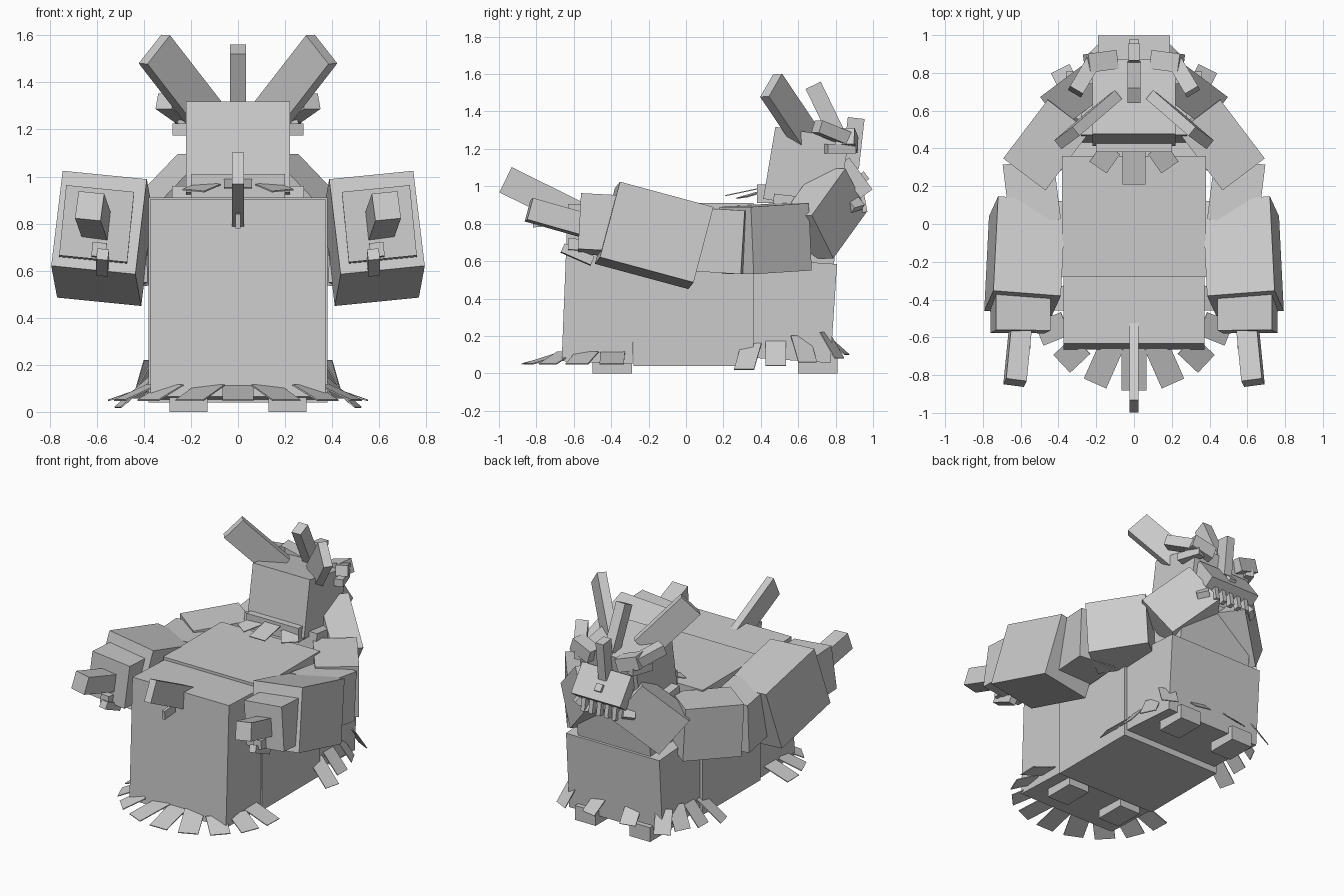
import bpy, bmesh
from math import sin, cos, radians
from mathutils import Vector, Matrix

default_cube = bpy.data.objects.get("Cube")
if default_cube:
    bpy.data.objects.remove(default_cube, do_unlink=True)

# One flat grey for every part
GREY = (0.6, 0.6, 0.6, 1)
stone = bpy.data.materials.new("stone_grey")
stone.use_nodes = True
stone.diffuse_color = GREY
stone.node_tree.nodes["Principled BSDF"].inputs["Base Color"].default_value = GREY

UPRIGHT = Vector((0, 0, 1))
BACKWARD = Vector((0, 1, 0))
LEAN_INWARD = Vector((-0.1, 0, 1))
LEAF_THICKNESS = 0.006


def add_box(name, matrix):
    bm = bmesh.new()
    bmesh.ops.create_cube(bm, size=1, matrix=matrix)
    bmesh.ops.recalc_face_normals(bm, faces=bm.faces)
    mesh = bpy.data.meshes.new(name)
    bm.to_mesh(mesh)
    bm.free()
    mesh.materials.append(stone)
    part = bpy.data.objects.new(name, mesh)
    bpy.context.collection.objects.link(part)


def beam(name, start, end, width, height, up=UPRIGHT):
    """Box running from start to end, with its height turned towards up."""
    start, end = Vector(start), Vector(end)
    length = end - start
    side = length.cross(up).normalized()
    top = side.cross(length).normalized()
    matrix = Matrix((side * width, length, top * height)).transposed().to_4x4()
    matrix.translation = (start + end) / 2
    add_box(name, matrix)


def beam_pair(name, start, end, width, height, up=UPRIGHT):
    """The same box on both sides of the body."""
    def mirrored(point):
        return Vector((-point[0], point[1], point[2]))

    beam("left_" + name, start, end, width, height, up)
    beam("right_" + name, mirrored(start), mirrored(end), width, height, mirrored(up))


# Body blocks
beam("front_body", (0, -0.648, 0.485), (0, -0.27, 0.47), width=0.745, height=0.84)
beam("middle_body", (0, -0.28, 0.475), (0, 0.36, 0.475), width=0.76, height=0.87)
beam("rear_body", (0, 0.34, 0.35), (0, 0.79, 0.32), width=0.72, height=0.53)
beam("chest", (0, 0.6, 0.5), (0, 0.65, 0.94), width=0.56, height=0.36, up=BACKWARD)
beam("head", (0, 0.61, 0.9), (0, 0.675, 1.285), width=0.44, height=0.4, up=BACKWARD)
beam("collar", (0, 0.38, 0.96), (0, 0.5, 0.96), width=0.4, height=0.1)

# Feet
beam_pair("front_foot", (0.21, -0.5, 0.03), (0.21, -0.29, 0.03), width=0.16, height=0.06)
beam_pair("rear_foot", (0.21, 0.6, 0.05), (0.21, 0.81, 0.05), width=0.16, height=0.1)

# Arms wrapping from the back round to the front
beam_pair("shoulder", (0.12, 0.83, 0.98), (0.36, 0.65, 0.73), width=0.2, height=0.3)
beam_pair("upper_arm", (0.34, 0.58, 0.73), (0.575, 0.27, 0.71), width=0.28, height=0.36)
beam_pair("elbow", (0.56, 0.32, 0.7), (0.52, 0, 0.72), width=0.27, height=0.34)
beam_pair("forearm", (0.565, 0.08, 0.67), (0.59, -0.42, 0.805),
          width=0.36, height=0.42, up=LEAN_INWARD)
beam_pair("hand", (0.6, -0.38, 0.79), (0.6, -0.57, 0.8),
          width=0.29, height=0.3, up=LEAN_INWARD)
beam_pair("claw", (0.6, -0.54, 0.79), (0.63, -0.84, 0.875),
          width=0.11, height=0.12, up=LEAN_INWARD)
beam_pair("upper_thumb", (0.59, -0.5, 0.68), (0.59, -0.63, 0.69),
          width=0.06, height=0.06, up=LEAN_INWARD)
beam_pair("lower_thumb", (0.575, -0.5, 0.6), (0.575, -0.66, 0.67),
          width=0.05, height=0.05, up=LEAN_INWARD)

# Front horn
beam("front_horn", (0, -0.53, 0.82), (0, -0.965, 1.035), width=0.05, height=0.15)
beam("front_horn_barb", (0, -0.7, 0.82), (0, -0.82, 0.81), width=0.02, height=0.06)

# Crown of ears, horns and antlers
beam_pair("ear", (0.13, 0.65, 1.25), (0.355, 0.455, 1.54),
          width=0.06, height=0.17, up=Vector((-0.4, 0.3, 0.4)))
beam("crown_horn", (0, 0.82, 1.25), (0, 0.68, 1.54),
     width=0.07, height=0.09, up=BACKWARD)
beam("back_horn", (0, 0.88, 1.1), (0, 0.91, 1.365),
     width=0.06, height=0.09, up=BACKWARD)
beam_pair("antler_root", (0.1, 0.87, 1.22), (0.25, 0.85, 1.27), width=0.1, height=0.09)
beam_pair("antler_tip", (0.21, 0.87, 1.25), (0.31, 0.7, 1.32), width=0.08, height=0.07)
beam_pair("antler_barb", (0.2, 0.9, 1.2), (0.25, 0.75, 1.2), width=0.06, height=0.05)

# Face plate with snout, teeth and cheek horns on the back
beam("face_plate", (0, 0.84, 1.13), (0, 0.965, 0.96),
     width=0.38, height=0.08, up=BACKWARD + UPRIGHT)
beam("snout", (0, 0.9, 1.01), (0, 0.965, 1.06), width=0.05, height=0.05)
for tooth_index in range(-2, 3):
    tooth_x = tooth_index * 0.06
    beam("tooth", (tooth_x, 0.93, 0.97), (tooth_x, 0.95, 0.86),
         width=0.03, height=0.04, up=BACKWARD)
beam_pair("cheek_horn", (0.15, 0.84, 0.98), (0.2, 0.92, 0.88),
          width=0.08, height=0.04, up=Vector((1, 1, 0)))

# Front skirt leaves fan out from the walls of the front block
for leaf_index in range(-4, 5):
    angle = radians(leaf_index * 22)
    outward = Vector((sin(angle) * 1.1, -cos(angle), 0))
    reach = min(0.26 / cos(angle), 0.33 / max(abs(sin(angle)), 0.1))
    centre = Vector((0, -0.38, 0))
    root = centre + outward * reach + UPRIGHT * 0.115
    tip = centre + outward * 0.5 + UPRIGHT * 0.05
    beam("front_leaf", root, tip, width=0.13, height=LEAF_THICKNESS)

# Rear skirt leaves hang more steeply along the sides and the back
for leaf_index in range(4):
    along = 0.35 + leaf_index * 0.13
    swing = (leaf_index - 1) * 0.04
    beam_pair("side_leaf", (0.35, along, 0.18 + swing / 2),
              (0.47 - swing, along + swing, 0.04 + swing / 2),
              width=0.11, height=LEAF_THICKNESS)
beam_pair("back_leaf", (0.13, 0.77, 0.18), (0.15, 0.86, 0.1),
          width=0.11, height=LEAF_THICKNESS)

# Throat leaves on the collar
beam("throat_leaf", (0, 0.4, 0.99), (0, 0.21, 0.95), width=0.12, height=LEAF_THICKNESS)
beam_pair("throat_leaf", (0.12, 0.4, 0.97), (0.19, 0.3, 0.94),
          width=0.11, height=LEAF_THICKNESS, up=LEAN_INWARD)
